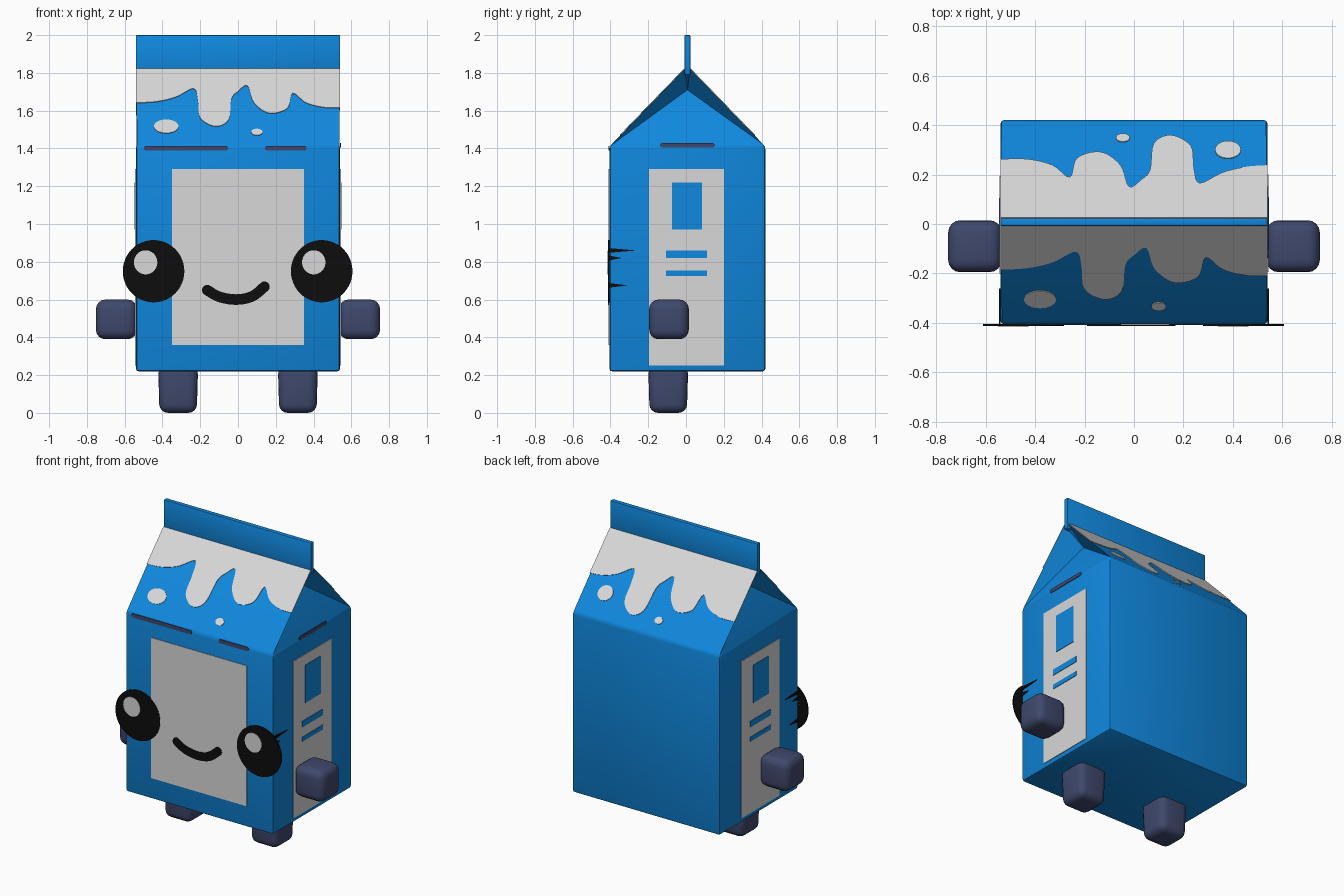
import bpy, bmesh, math
from mathutils import Vector

cube = bpy.data.objects.get("Cube")
if cube:
    bpy.data.objects.remove(cube, do_unlink=True)


def material(name, rgb):
    m = bpy.data.materials.new(name)
    m.use_nodes = True
    m.diffuse_color = (*rgb, 1)
    m.node_tree.nodes["Principled BSDF"].inputs["Base Color"].default_value = (*rgb, 1)
    return m


BLUE = material("carton blue", (0.005, 0.25, 0.74))
WHITE = material("milk white", (0.69, 0.69, 0.69))
NAVY = material("limb navy", (0.05, 0.065, 0.15))
BLACK = material("eye black", (0.004, 0.004, 0.004))

# Carton proportions
W, FRONT, BACK, BASE, EAVE, RIDGE = 0.54, -0.405, 0.42, 0.22, 1.41, 1.82
MID, HALF_FIN = 0.0075, 0.015


def finish(name, bm, mat, smooth=True):
    bmesh.ops.recalc_face_normals(bm, faces=bm.faces[:])
    mesh = bpy.data.meshes.new(name)
    bm.to_mesh(mesh)
    bm.free()
    mesh.materials.append(mat)
    ob = bpy.data.objects.new(name, mesh)
    bpy.context.collection.objects.link(ob)
    if smooth:
        bpy.ops.object.select_all(action="DESELECT")
        ob.select_set(True)
        bpy.context.view_layer.objects.active = ob
        bpy.ops.object.shade_smooth_by_angle(angle=math.radians(35))
    return ob


def box(name, lo, hi, mat, bevel, segments, taper=1.0):
    bm = bmesh.new()
    bmesh.ops.create_cube(bm, size=1)
    lo, hi = Vector(lo), Vector(hi)
    for v in bm.verts:
        k = taper if v.co.z < 0 else 1
        v.co.x *= k
        v.co.y *= k
        v.co = (lo + hi) / 2 + v.co * (hi - lo)
    bmesh.ops.bevel(bm, geom=bm.edges[:], offset=bevel, segments=segments,
                    profile=0.5, affect="EDGES")
    return finish(name, bm, mat)


def plate(name, outline, plane, mat, thick=0.004):
    """Thin slab with a 2D outline laid on a plane (origin, u, v)."""
    origin, u, v = (Vector(p) for p in plane)
    n = u.cross(v).normalized() * thick
    bm = bmesh.new()
    low = [bm.verts.new(origin + u * a + v * b) for a, b in outline]
    high = [bm.verts.new(p.co + n) for p in low]
    bm.faces.new(high)
    bm.faces.new(low[::-1])
    for i in range(len(low)):
        j = (i + 1) % len(low)
        bm.faces.new((low[i], low[j], high[j], high[i]))
    return finish(name, bm, mat, smooth=False)


def rect(a0, b0, a1, b1):
    return [(a0, b0), (a1, b0), (a1, b1), (a0, b1)]


def ellipse(a, b, ra, rb, n=32):
    return [(a + ra * math.cos(math.tau * i / n), b + rb * math.sin(math.tau * i / n))
            for i in range(n)]


def spline(pts, steps=5):
    """Smooth open path through the points."""
    p = [Vector(q) for q in [pts[0], *pts, pts[-1]]]
    out = []
    for a, b, c, d in zip(p, p[1:], p[2:], p[3:]):
        for s in range(steps):
            t = s / steps
            out.append(b + (c - a) * t / 2 + (a * 2 - b * 5 + c * 4 - d) * t * t / 2
                       + (b * 3 - a - c * 3 + d) * t ** 3 / 2)
    return out + [p[-1]]


def ribbon(path, r, n=8):
    """Outline of a round-ended stroke along a path."""
    path = [Vector(q) for q in path]
    left, right = [], []
    for i, q in enumerate(path):
        d = (path[min(i + 1, len(path) - 1)] - path[max(i - 1, 0)]).normalized()
        side = Vector((-d.y, d.x)) * r
        left.append(q + side)
        right.append(q - side)

    def cap(c, start):
        s = start - c
        ang = math.atan2(s.y, s.x)
        return [c + Vector((math.cos(ang + math.pi * k / n), math.sin(ang + math.pi * k / n))) * r
                for k in range(1, n)]
    return right + cap(path[-1], right[-1]) + left[::-1] + cap(path[0], left[0])


# Carton body with gable ends folded inwards
bm = bmesh.new()
corner = {(s, y, z): bm.verts.new((s * W, y, z))
          for s in (-1, 1) for y in (FRONT, BACK) for z in (BASE, EAVE)}
ridge = {(s, y): bm.verts.new((s * W, MID + (HALF_FIN if y == BACK else -HALF_FIN), RIDGE))
         for s in (-1, 1) for y in (FRONT, BACK)}
fold = {s: bm.verts.new((s * (W - 0.14), MID, 1.71)) for s in (-1, 1)}
for y in (FRONT, BACK):
    l, r = (corner[s, y, EAVE] for s in (-1, 1))
    bm.faces.new((corner[-1, y, BASE], corner[1, y, BASE], r, l))
    bm.faces.new((l, r, ridge[1, y], ridge[-1, y]))
for s in (-1, 1):
    f, b = corner[s, FRONT, EAVE], corner[s, BACK, EAVE]
    bm.faces.new((corner[s, FRONT, BASE], corner[s, BACK, BASE], b, f))
    bm.faces.new((f, b, fold[s]))
    bm.faces.new((f, fold[s], ridge[s, FRONT]))
    bm.faces.new((b, ridge[s, BACK], fold[s]))
    bm.faces.new((ridge[s, FRONT], fold[s], ridge[s, BACK]))
for ring in ([ridge[s, y] for s, y in ((-1, FRONT), (1, FRONT), (1, BACK), (-1, BACK))],
             [corner[s, y, BASE] for s, y in ((-1, FRONT), (1, FRONT), (1, BACK), (-1, BACK))]):
    bm.faces.new(ring)
bmesh.ops.recalc_face_normals(bm, faces=bm.faces[:])
box_corners = set(corner.values())
bmesh.ops.bevel(bm, geom=[e for e in bm.edges if set(e.verts) <= box_corners],
                offset=0.014, segments=2, profile=0.5, affect="EDGES")
finish("carton_body", bm, BLUE)
box("top_fin", (-W, MID - HALF_FIN, 1.79), (W, MID + HALF_FIN, 2.0), BLUE, 0.004, 2)

# Planes that the printed parts lie on
front_plane = ((0, FRONT, 0), (1, 0, 0), (0, 0, 1))
side_planes = {"left": ((W, 0, 0), (0, 1, 0), (0, 0, 1)),
               "right": ((-W, 0, 0), (0, -1, 0), (0, 0, 1))}
roofs = {}
for name, s, y in (("front", 1, FRONT), ("back", -1, BACK)):
    run = abs(y - MID) - HALF_FIN
    roofs[name] = ((0, MID - s * HALF_FIN, RIDGE), (s, 0, 0),
                   (0, s * run / (RIDGE - EAVE), 1))

# Milk drips and drops on the roof, measured down from the ridge
drip = [(-0.57, -0.18), (-0.44, -0.175), (-0.33, -0.15), (-0.235, -0.105), (-0.212, -0.17),
        (-0.2, -0.26), (-0.12, -0.305), (-0.05, -0.27), (-0.035, -0.16), (0.0, -0.12),
        (0.05, -0.09), (0.085, -0.18), (0.165, -0.235), (0.26, -0.21), (0.29, -0.13),
        (0.36, -0.18), (0.46, -0.205), (0.57, -0.205)]
drops = {"front": [(-0.38, -0.305, 0.065, 0.036), (0.10, -0.335, 0.03, 0.017)],
         "back": [(-0.38, -0.285, 0.052, 0.036), (0.045, -0.335, 0.028, 0.017)]}
for name, da, db in (("front", 0, 0), ("back", -0.03, -0.04)):
    edge = [(max(-W, min(W, p.x + da)), p.y + db) for p in spline(drip)]
    edge[0], edge[-1] = (-W, edge[0][1]), (W, edge[-1][1])
    edge = [p for i, p in enumerate(edge) if i == 0 or abs(p[0] - edge[i - 1][0]) > 1e-5
            or abs(p[0]) < W]
    plate(name + "_milk_drip", edge + [(W, 0), (-W, 0)], roofs[name], WHITE)
    for i, d in enumerate(drops[name]):
        plate(f"{name}_milk_drop_{i + 1}", ellipse(*d), roofs[name], WHITE)

# Labels
plate("front_label", rect(-0.35, 0.36, 0.35, 1.29), front_plane, WHITE)
for side, plane in side_planes.items():
    plate(side + "_label", rect(-0.195, 0.25, 0.2, 1.29), plane, WHITE)
    for part, r in (("picture", rect(-0.075, 0.97, 0.085, 1.22)),
                    ("upper_line", rect(-0.105, 0.82, 0.11, 0.86)),
                    ("lower_line", rect(-0.105, 0.725, 0.11, 0.755))):
        plate(f"{side}_label_{part}", r, plane, BLUE, 0.007)

# Dark creases under the roof
plate("front_crease_long", ribbon([(-0.485, 1.401), (-0.065, 1.401)], 0.013), front_plane, NAVY)
plate("front_crease_short", ribbon([(0.155, 1.401), (0.35, 1.401)], 0.013), front_plane, NAVY)
plate("side_crease", ribbon([(-0.125, 1.416), (0.14, 1.416)], 0.012), side_planes["left"], NAVY)

# Face
for side, x in (("right", -0.447), ("left", 0.443)):
    plate(side + "_eye", ellipse(x, 0.75, 0.163, 0.165, 48), front_plane, BLACK, 0.007)
    plate(side + "_eye_shine", ellipse(x - 0.042, 0.797, 0.062, 0.064), front_plane, WHITE, 0.0095)
    s = 1 if side == "left" else -1
    for i, (z, tip) in enumerate(((0.86, -0.26), (0.82, -0.34), (0.675, -0.31))):
        spike = [(s * FRONT, z - 0.012), (s * tip, z), (s * FRONT, z + 0.012)]
        plate(f"{side}_lash_{i + 1}", spike[::s], side_planes[side], BLACK, 0.006)
smile = spline([(-0.163, 0.65), (-0.1, 0.615), (-0.01, 0.6), (0.075, 0.617), (0.14, 0.668)])
plate("smile", ribbon(smile, 0.028), front_plane, BLACK, 0.007)

# Arms and feet
for side, s in (("left", 1), ("right", -1)):
    a, b = sorted((s * 0.535, s * 0.752))
    box(side + "_arm", (a, -0.195, 0.39), (b, 0.015, 0.6), NAVY, 0.05, 4)
    box(side + "_foot", (s * 0.317 - 0.106, -0.2, 0), (s * 0.317 + 0.106, 0.012, 0.25),
        NAVY, 0.045, 4, taper=0.93)
